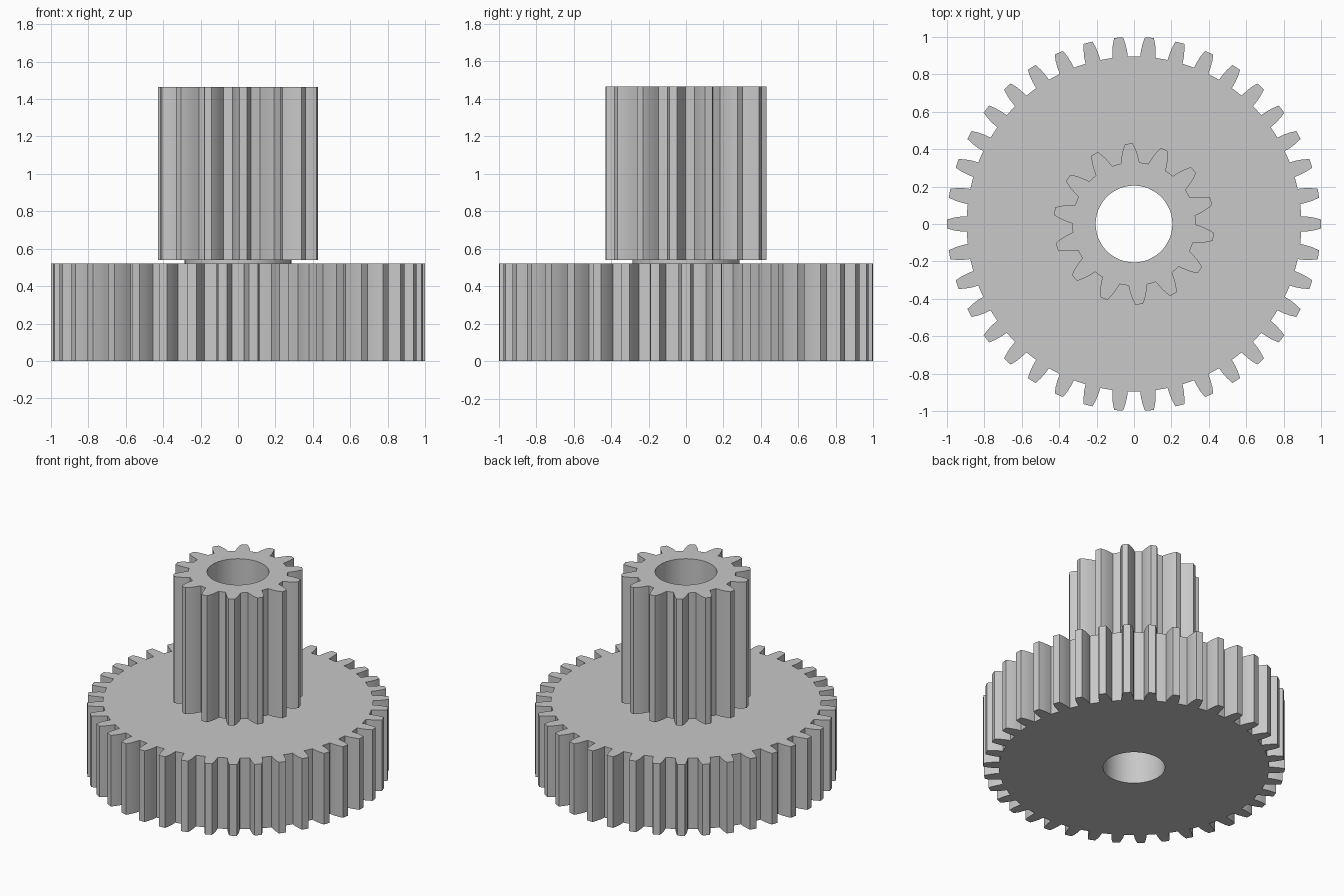
import bpy
import bmesh
from math import cos, sin, pi, radians

default = bpy.data.objects.get("Cube")
if default:
    bpy.data.objects.remove(default, do_unlink=True)

# One plain grey for the whole part
GREY = (0.58, 0.58, 0.58, 1.0)
grey = bpy.data.materials.new("plain_grey")
grey.use_nodes = True
grey.diffuse_color = GREY
grey.node_tree.nodes["Principled BSDF"].inputs["Base Color"].default_value = GREY

BORE = 0.205


def gear_outline(teeth, flank, phase):
    """Polar outline; flank lists (radius, half angle) from root to tip."""
    root, tip = flank[0][0], flank[-1][0]
    tooth = [(r, -a) for r, a in flank]
    tooth += [(tip, 0)]
    tooth += [(r, a) for r, a in reversed(flank)]
    tooth += [(root, pi / teeth)]
    step = 2 * pi / teeth
    return [(r, phase + i * step + a) for i in range(teeth) for r, a in tooth]


def bored_prism(name, outline, z0, z1):
    """Extrude a polar outline with a round bore, all in quads."""
    bm = bmesh.new()

    def ring(points, z):
        return [bm.verts.new((r * cos(a), r * sin(a), z)) for r, a in points]

    bore = [(BORE, a) for r, a in outline]
    loops = [ring(outline, z0), ring(outline, z1), ring(bore, z1), ring(bore, z0)]
    n = len(outline)
    for k in range(4):
        low, high = loops[k], loops[(k + 1) % 4]
        for i in range(n):
            j = (i + 1) % n
            bm.faces.new((low[i], low[j], high[j], high[i]))
    bmesh.ops.recalc_face_normals(bm, faces=bm.faces)
    mesh = bpy.data.meshes.new(name)
    bm.to_mesh(mesh)
    bm.free()
    mesh.materials.append(grey)
    obj = bpy.data.objects.new(name, mesh)
    bpy.context.collection.objects.link(obj)
    return obj


# Tooth flanks, root to tip
wheel_flank = [(0.895, 0.046), (0.93, 0.042), (0.965, 0.035), (1.0, 0.024)]
pinion_flank = [(0.33, 0.152), (0.36, 0.125), (0.385, 0.1), (0.41, 0.073), (0.43, 0.047)]

# Wide wheel, thin collar and tall pinion share one bore
parts = [
    bored_prism("large_gear", gear_outline(38, wheel_flank, 0), 0, 0.52),
    bored_prism("collar", [(0.285, 2 * pi * i / 96) for i in range(96)], 0.52, 0.54),
    bored_prism("small_gear", gear_outline(14, pinion_flank, radians(16.5)), 0.54, 1.465),
]

# Smooth the curved flanks and bore, keep the corners sharp
bpy.ops.object.select_all(action="DESELECT")
for part in parts:
    part.select_set(True)
bpy.context.view_layer.objects.active = parts[0]
bpy.ops.object.shade_smooth_by_angle(angle=radians(30))
